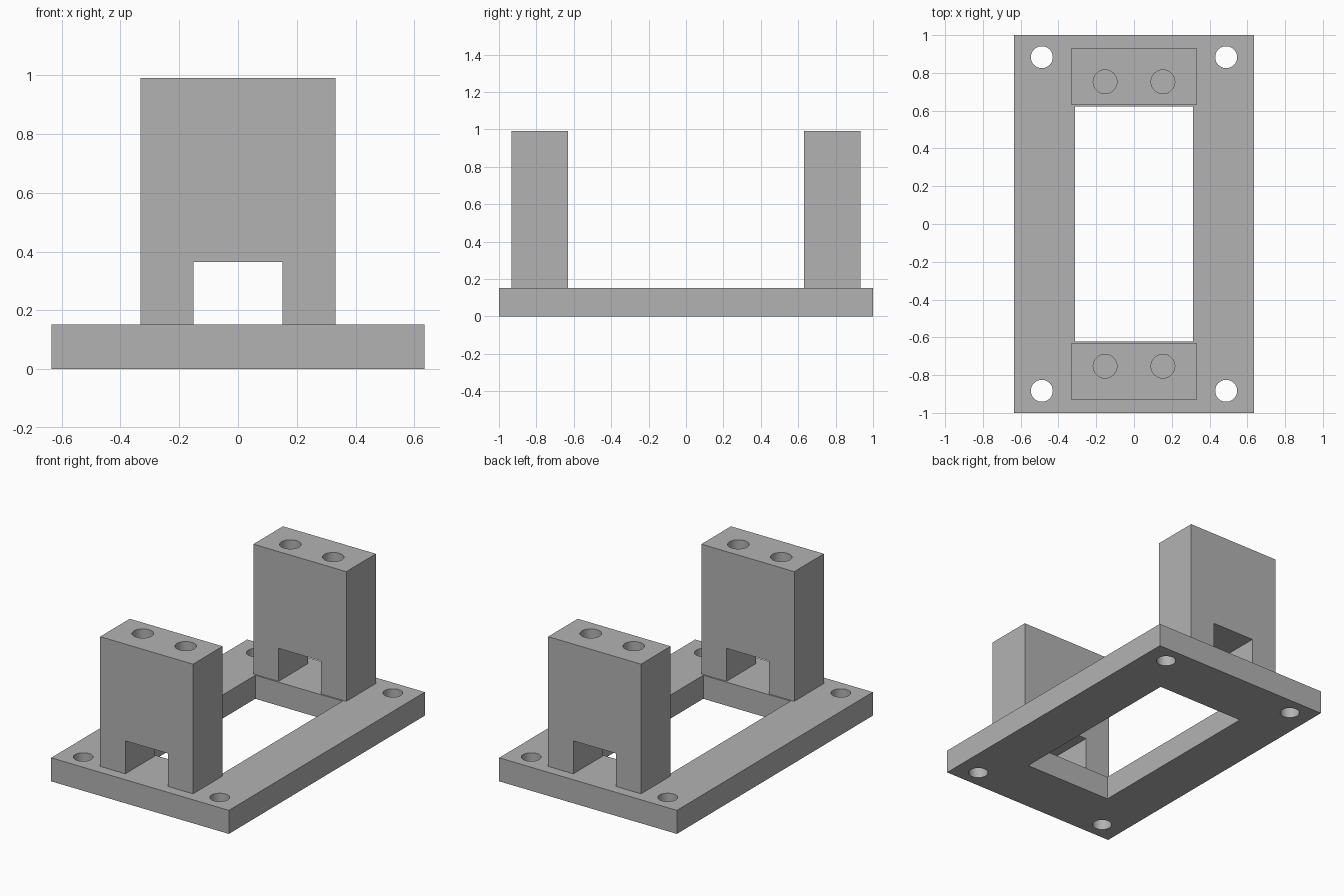
import bpy
import bmesh
from math import radians
from mathutils import Matrix, Vector

default = bpy.data.objects.get("Cube")
if default:
    bpy.data.objects.remove(default, do_unlink=True)

grey = bpy.data.materials.new("plain grey")
grey.use_nodes = True
COLOUR = (0.45, 0.45, 0.45, 1)
grey.diffuse_color = COLOUR
grey.node_tree.nodes["Principled BSDF"].inputs["Base Color"].default_value = COLOUR

PLATE_TOP, POST_TOP, POST_Y = 0.152, 0.99, 0.782


def add_box(bm, low, high):
    low, high = Vector(low), Vector(high)
    place = Matrix.Translation((low + high) / 2) @ Matrix.Diagonal((high - low).to_4d())
    bmesh.ops.create_cube(bm, size=1, matrix=place)


def add_peg(bm, x, y, radius, z0, z1):
    bmesh.ops.create_cone(bm, cap_ends=True, segments=48, radius1=radius, radius2=radius,
                          depth=z1 - z0, matrix=Matrix.Translation((x, y, (z0 + z1) / 2)))


def make_object(name, bm):
    mesh = bpy.data.meshes.new(name)
    bm.to_mesh(mesh)
    bm.free()
    mesh.materials.append(grey)
    obj = bpy.data.objects.new(name, mesh)
    bpy.context.collection.objects.link(obj)
    return obj


def cut(obj, cutter_bm):
    """Subtract the cutter shapes and bake the result."""
    cutter = make_object("cutter", cutter_bm)
    cutter.hide_render = True
    mod = obj.modifiers.new("cut", 'BOOLEAN')
    mod.operation, mod.solver, mod.object = 'DIFFERENCE', 'EXACT', cutter
    bpy.ops.object.select_all(action='DESELECT')
    obj.select_set(True)
    bpy.context.view_layer.objects.active = obj
    bpy.ops.object.modifier_apply(modifier=mod.name)
    bpy.data.objects.remove(cutter, do_unlink=True)
    bpy.ops.object.shade_smooth_by_angle(angle=radians(30))


# Base plate with a rectangular window and four corner bolt holes
bm = bmesh.new()
add_box(bm, (-0.635, -1, 0), (0.635, 1, PLATE_TOP))
plate = make_object("base_plate", bm)
bm = bmesh.new()
add_box(bm, (-0.312, -0.622, -0.1), (0.312, 0.622, 0.3))
for x in (-0.488, 0.488):
    for y in (-0.883, 0.883):
        add_peg(bm, x, y, 0.058, -0.1, 0.3)
cut(plate, bm)

# Two upright posts, each with a cable passage and two blind holes on top
for name, side in (("front_post", -1), ("back_post", 1)):
    profile = [(-0.332, PLATE_TOP), (-0.152, PLATE_TOP), (-0.152, 0.365), (0.152, 0.365),
               (0.152, PLATE_TOP), (0.332, PLATE_TOP), (0.332, POST_TOP), (-0.332, POST_TOP)]
    bm = bmesh.new()
    y0 = side * POST_Y - 0.151
    face = bm.faces.new([bm.verts.new((x, y0, z)) for x, z in profile])
    swept = bmesh.ops.extrude_face_region(bm, geom=[face])["geom"]
    bmesh.ops.translate(bm, vec=(0, 0.302, 0),
                        verts=[v for v in swept if isinstance(v, bmesh.types.BMVert)])
    bmesh.ops.recalc_face_normals(bm, faces=bm.faces)
    post = make_object(name, bm)
    bm = bmesh.new()
    for x in (-0.153, 0.153):
        add_peg(bm, x, side * 0.753, 0.063, 0.58, 1.1)
    cut(post, bm)
